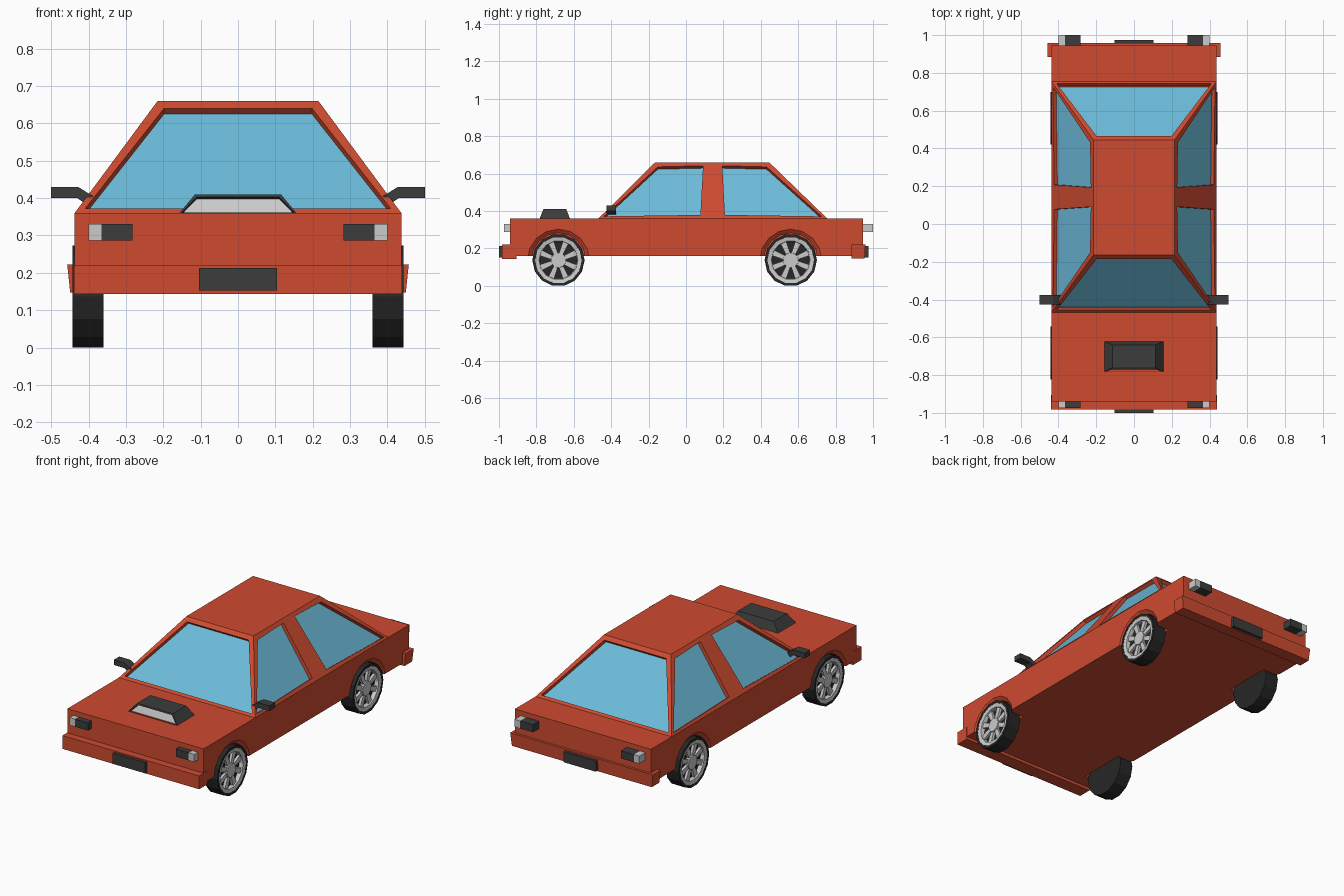
import bpy, bmesh
from math import sin, cos, pi

if "Cube" in bpy.data.objects:
    bpy.data.objects.remove(bpy.data.objects["Cube"])


def material(name, rgb):
    m = bpy.data.materials.new(name)
    m.diffuse_color = (*rgb, 1)
    m.use_nodes = True
    m.node_tree.nodes["Principled BSDF"].inputs["Base Color"].default_value = m.diffuse_color
    return m


RED = material("red paint", (0.62, 0.07, 0.03))
GLASS = material("window glass", (0.15, 0.50, 0.70))
DARK = material("dark plastic", (0.045, 0.045, 0.045))
RUBBER = material("rubber", (0.02, 0.02, 0.02))


def finish(name, bm, *mats):
    bmesh.ops.recalc_face_normals(bm, faces=bm.faces)
    me = bpy.data.meshes.new(name)
    bm.to_mesh(me)
    bm.free()
    for m in mats:
        if m:
            me.materials.append(m)
    ob = bpy.data.objects.new(name, me)
    bpy.context.collection.objects.link(ob)
    return ob


def loft(bm, rings, cap=True):
    """Skin a list of equal-length point rings."""
    vs = [[bm.verts.new(p) for p in r] for r in rings]
    n = len(vs[0])
    for a, b in zip(vs, vs[1:]):
        for i in range(n):
            bm.faces.new((a[i], a[(i + 1) % n], b[(i + 1) % n], b[i]))
    if cap:
        bm.faces.new(vs[0])
        bm.faces.new(vs[-1])


def rect(x0, x1, y0, y1, z):
    return [(x0, y0, z), (x1, y0, z), (x1, y1, z), (x0, y1, z)]


def box(name, x0, x1, y0, y1, z0, z1, mat=None):
    bm = bmesh.new()
    loft(bm, [rect(x0, x1, y0, y1, z0), rect(x0, x1, y0, y1, z1)])
    return finish(name, bm, mat)


def lathe(bm, profile, s, y, z=0.137, n=14, cap=True):
    """Revolve (x, radius) points about the axle; s mirrors to either side."""
    loft(bm, [[(s * x, y + r * cos(2 * pi * i / n), z + r * sin(2 * pi * i / n))
               for i in range(n)] for x, r in profile], cap)


def recess(bm, faces, width, depth, mat_index):
    """Frame the faces, then sink the panes straight in."""
    bmesh.ops.inset_individual(bm, faces=faces, thickness=width)
    bmesh.ops.inset_individual(bm, faces=faces, thickness=0.0005, depth=-depth)
    for f in faces:
        f.material_index = mat_index


# Lower body and bumpers
body = box("body", -0.437, 0.437, -0.94, 0.945, 0.16, 0.36, RED)
box("front_bumper", -0.439, 0.439, -0.983, -0.905, 0.143, 0.22, RED)
bm = bmesh.new()
loft(bm, [rect(-0.449, 0.449, 0.885, 0.955, 0.147), rect(-0.457, 0.457, 0.885, 0.959, 0.222)])
finish("rear_bumper", bm, RED)

# Cabin: tapered box with sides split at the door pillar, recessed glass
bm = bmesh.new()
low = {s: [bm.verts.new((s * 0.437, y, 0.36)) for y in (-0.468, 0.10, 0.185, 0.755)] for s in (-1, 1)}
top = {s: [bm.verts.new((s * 0.215, y, 0.66)) for y in (-0.165, 0.115, 0.17, 0.445)] for s in (-1, 1)}
panes = [bm.faces.new((low[-1][i], low[1][i], top[1][i], top[-1][i])) for i in (0, 3)]
for i in range(3):
    bm.faces.new((top[-1][i], top[1][i], top[1][i + 1], top[-1][i + 1]))
    bm.faces.new((low[-1][i], low[1][i], low[1][i + 1], low[-1][i + 1]))
    for s in (-1, 1):
        f = bm.faces.new((low[s][i], low[s][i + 1], top[s][i + 1], top[s][i]))
        if i != 1:
            panes.append(f)
bmesh.ops.recalc_face_normals(bm, faces=bm.faces)
recess(bm, panes, 0.033, 0.021, 1)
finish("cabin", bm, RED, GLASS)

# Hood scoop with a pale sunken mouth
bm = bmesh.new()
loft(bm, [rect(-0.158, 0.158, -0.783, -0.62, 0.358), rect(-0.115, 0.115, -0.762, -0.64, 0.41)])
bmesh.ops.recalc_face_normals(bm, faces=bm.faces)
mouth = min(bm.faces, key=lambda f: f.calc_center_median().y)
recess(bm, [mouth], 0.009, 0.012, 1)
finish("hood_scoop", bm, DARK, material("pale grey", (0.6, 0.6, 0.6)))

# Plates
box("front_plate", -0.104, 0.104, -1.0, -0.97, 0.152, 0.213, DARK)
box("rear_plate", -0.104, 0.104, 0.95, 0.975, 0.152, 0.213, DARK)

for s, side in ((-1, "left"), (1, "right")):
    # Lamps: dark inner block and pale outer block
    for end, y0, y1 in (("front", -0.973, -0.935), ("rear", 0.94, 1.0)):
        for part, a, b, mat in (("lamp", 0.282, 0.365, DARK), ("indicator", 0.365, 0.40, None)):
            x0, x1 = sorted((s * a, s * b))
            box(f"{side}_{end}_{part}", x0, x1, y0, y1, 0.287, 0.331, mat)

    # Door mirror
    prof = [(0.5, 0.43), (0.428, 0.43), (0.388, 0.405), (0.405, 0.382), (0.43, 0.40), (0.5, 0.40)]
    bm = bmesh.new()
    loft(bm, [[(s * x, y, z) for x, z in prof] for y in (-0.425, -0.375)])
    finish(f"{side}_mirror", bm, DARK)

    for end, y in (("front", -0.682), ("rear", 0.56)):
        tag = f"{side}_{end}"
        # Wheel arch cut with a bevelled lip
        bm = bmesh.new()
        lathe(bm, [(0.34, 0.145), (0.42, 0.145), (0.437, 0.166), (0.46, 0.194)], s, y, n=16)
        cutter = finish(f"{tag}_arch_cutter", bm, RED)
        cutter.hide_render = True
        cutter.hide_set(True)
        mod = body.modifiers.new(f"{tag}_arch", 'BOOLEAN')
        mod.object, mod.operation, mod.solver = cutter, 'DIFFERENCE', 'EXACT'

        # Tyre
        bm = bmesh.new()
        lathe(bm, [(0.36, 0.14), (0.443, 0.14), (0.443, 0.125), (0.415, 0.122)], s, y)
        finish(f"{tag}_tyre", bm, RUBBER)

        # Rim ring, hub and eight spokes
        bm = bmesh.new()
        lathe(bm, [(0.415, 0.124), (0.442, 0.125), (0.438, 0.104), (0.415, 0.10)], s, y, cap=False)
        lathe(bm, [(0.414, 0.042), (0.436, 0.040)], s, y)
        for k in range(8):
            a = 2 * pi * (k + 0.5) / 8
            c, d = cos(a), sin(a)
            corners = [(0.03, -0.011), (0.105, -0.016), (0.105, 0.016), (0.03, 0.011)]
            loft(bm, [[(s * x, y + r * c - t * d, 0.137 + r * d + t * c) for r, t in corners]
                      for x in (0.414, 0.43)])
        finish(f"{tag}_rim", bm)
